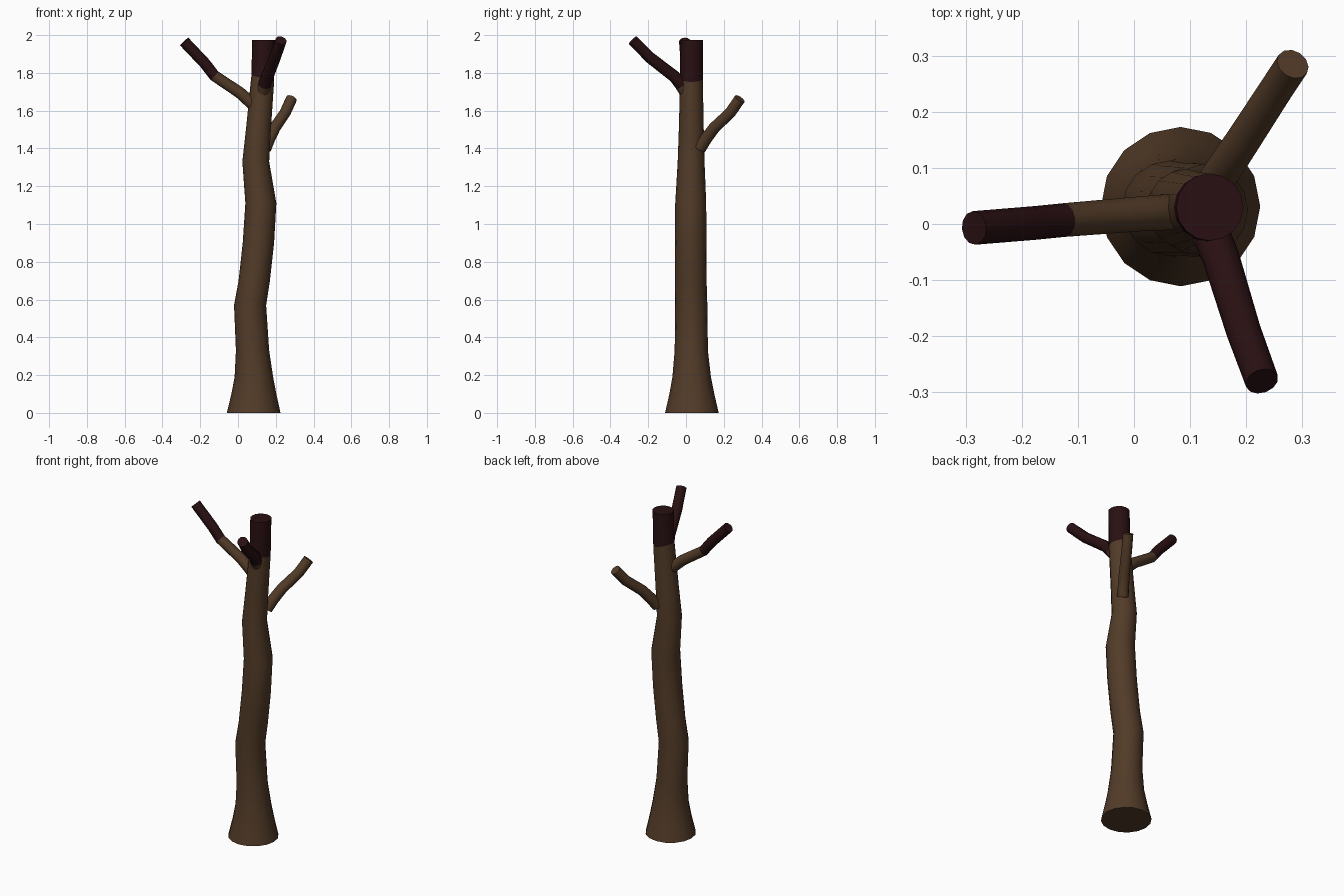
import bpy, bmesh, math
from mathutils import Vector

if "Cube" in bpy.data.objects:
    bpy.data.objects.remove(bpy.data.objects["Cube"])


def material(name, color):
    m = bpy.data.materials.new(name)
    m.diffuse_color = (*color, 1)
    m.use_nodes = True
    m.node_tree.nodes["Principled BSDF"].inputs["Base Color"].default_value = m.diffuse_color
    return m


BARK = material("brown bark", (0.085, 0.044, 0.021))
CHAR = material("dark burnt wood", (0.022, 0.005, 0.006))


def limb(name, path, sides, dark_from=99, upright=False, tilt=None):
    """Capped tube through (x, y, z, radius) points; rings follow the path direction."""
    bm = bmesh.new()
    pts = [Vector(p[:3]) for p in path]
    rings = []
    for i, p in enumerate(pts):
        if upright:
            u, v = Vector((1, 0, 0)), Vector((0, 1, 0))
            if i == dark_from and tilt:
                u.z = tilt
        else:
            a = (p - pts[i - 1]).normalized() if i else Vector()
            b = (pts[i + 1] - p).normalized() if i < len(pts) - 1 else Vector()
            t = (a + b).normalized()
            u = Vector((0, 0, 1)).cross(t).normalized()
            v = t.cross(u)
        r = path[i][3]
        ring = []
        for k in range(sides):
            ang = 2 * math.pi * k / sides
            ring.append(bm.verts.new(p + r * (u * math.cos(ang) + v * math.sin(ang))))
        rings.append(ring)
    for i in range(len(rings) - 1):
        for k in range(sides):
            n = (k + 1) % sides
            f = bm.faces.new((rings[i][k], rings[i][n], rings[i + 1][n], rings[i + 1][k]))
            f.material_index = int(i >= dark_from)
            f.smooth = True
    bm.faces.new(rings[0][::-1])
    top = bm.faces.new(rings[-1])
    top.material_index = int(dark_from < 99)
    # keep the end caps crisp
    for e in list(top.edges) + [e for e in bm.edges if e.verts[0] in rings[0] and e.verts[1] in rings[0]]:
        e.smooth = False
    bmesh.ops.recalc_face_normals(bm, faces=bm.faces)
    me = bpy.data.meshes.new(name)
    bm.to_mesh(me)
    bm.free()
    me.materials.append(BARK)
    me.materials.append(CHAR)
    ob = bpy.data.objects.new(name, me)
    bpy.context.collection.objects.link(ob)
    return ob


# crooked trunk with flared foot and burnt top
limb("trunk", [
    (0.083, 0.031, 0.00, 0.142), (0.084, 0.031, 0.10, 0.119),
    (0.084, 0.030, 0.19, 0.102), (0.077, 0.028, 0.33, 0.088),
    (0.064, 0.028, 0.57, 0.085), (0.086, 0.026, 0.70, 0.083),
    (0.108, 0.025, 0.90, 0.083), (0.121, 0.025, 1.11, 0.082),
    (0.094, 0.027, 1.33, 0.071), (0.108, 0.028, 1.50, 0.066),
    (0.131, 0.029, 1.77, 0.060), (0.135, 0.030, 1.975, 0.060),
], 16, dark_from=10, upright=True, tilt=-0.3)

# left branch, burnt outer half
limb("left_branch", [
    (0.100, 0.025, 1.610, 0.032), (0.060, 0.021, 1.650, 0.032),
    (0.010, 0.018, 1.695, 0.031), (-0.125, 0.007, 1.785, 0.030),
    (-0.175, 0.002, 1.850, 0.030), (-0.285, -0.007, 1.966, 0.030),
], 12, dark_from=3)

# front branch, burnt nearly to its root
limb("front_branch", [
    (0.130, 0.000, 1.695, 0.034), (0.140, -0.025, 1.735, 0.034),
    (0.155, -0.060, 1.780, 0.033), (0.195, -0.190, 1.880, 0.031),
    (0.228, -0.280, 1.972, 0.030),
], 12, dark_from=1)

# back branch, unburnt
limb("back_branch", [
    (0.145, 0.075, 1.400, 0.032), (0.165, 0.105, 1.450, 0.032),
    (0.195, 0.150, 1.510, 0.031), (0.250, 0.235, 1.590, 0.030),
    (0.283, 0.285, 1.663, 0.030),
], 12)
